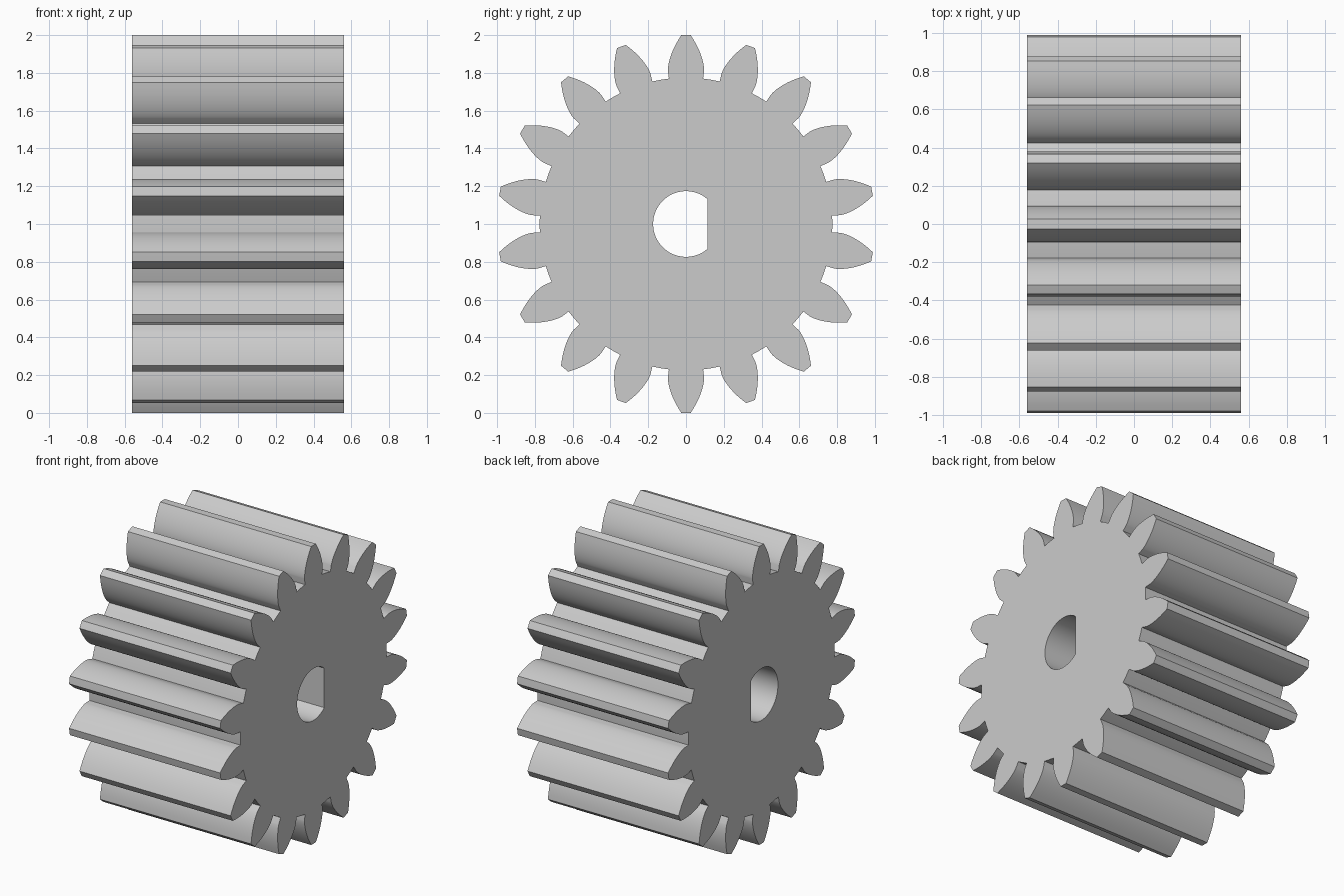
import bpy, bmesh
from math import sin, cos, tan, acos, sqrt, pi, radians
from mathutils import Vector

cube = bpy.data.objects.get("Cube")
if cube:
    bpy.data.objects.remove(cube, do_unlink=True)

# Gear proportions
TEETH = 18
TIP, PITCH, ROOT = 1.0, 0.9, 0.775
PRESSURE = radians(25)
BASE = PITCH * cos(PRESSURE)
HALF_WIDTH = 0.56
BORE, FLAT = 0.174, 0.113
FLANK_STEPS = 10


def involute(radius):
    a = acos(min(1, BASE / radius))
    return tan(a) - a


def half_angle(radius):
    """Half the angular thickness of a tooth at a radius."""
    return pi / (2 * TEETH) + involute(PITCH) - involute(max(radius, BASE))


def polar(radius, angle):
    return Vector((-HALF_WIDTH, radius * sin(angle), 1 + radius * cos(angle)))


# Toothed outline: rising flank, tip, falling flank, then the root arc
radii = [ROOT] + [BASE + (TIP - BASE) * (i / FLANK_STEPS) ** 1.5
                  for i in range(FLANK_STEPS + 1)]
outline = []
for t in range(TEETH):
    mid = 2 * pi * t / TEETH
    outline += [polar(r, mid - half_angle(r)) for r in radii]
    outline.append(polar(TIP, mid))
    outline += [polar(r, mid + half_angle(r)) for r in reversed(radii)]
    outline.append(polar(ROOT, mid + pi / TEETH))

# D-shaped bore: an arc closed by a flat on the +y side
start = acos(FLAT / BORE)
steps = 48
bore = []
for i in range(steps + 1):
    a = start + (2 * pi - 2 * start) * i / steps
    bore.append(Vector((-HALF_WIDTH, BORE * cos(a), 1 + BORE * sin(a))))

# Fill between the two loops and extrude along x
bm = bmesh.new()
edges = []
for loop in (outline, bore):
    verts = [bm.verts.new(p) for p in loop]
    edges += [bm.edges.new((verts[i - 1], verts[i])) for i in range(len(verts))]
bmesh.ops.triangle_fill(bm, edges=edges, use_beauty=True, normal=(-1, 0, 0))
result = bmesh.ops.extrude_face_region(bm, geom=bm.faces[:], use_keep_orig=True)
moved = [g for g in result["geom"] if isinstance(g, bmesh.types.BMVert)]
bmesh.ops.translate(bm, verts=moved, vec=(2 * HALF_WIDTH, 0, 0))
bmesh.ops.recalc_face_normals(bm, faces=bm.faces[:])
mesh = bpy.data.meshes.new("spur_gear")
bm.to_mesh(mesh)
bm.free()

# Plain grey finish
grey = bpy.data.materials.new("plain grey")
grey.use_nodes = True
color = (0.6, 0.6, 0.6, 1)
grey.diffuse_color = color
grey.node_tree.nodes["Principled BSDF"].inputs["Base Color"].default_value = color
mesh.materials.append(grey)

gear = bpy.data.objects.new("spur_gear", mesh)
bpy.context.collection.objects.link(gear)
bpy.ops.object.select_all(action='DESELECT')
gear.select_set(True)
bpy.context.view_layer.objects.active = gear
bpy.ops.object.shade_smooth_by_angle(angle=radians(25))
